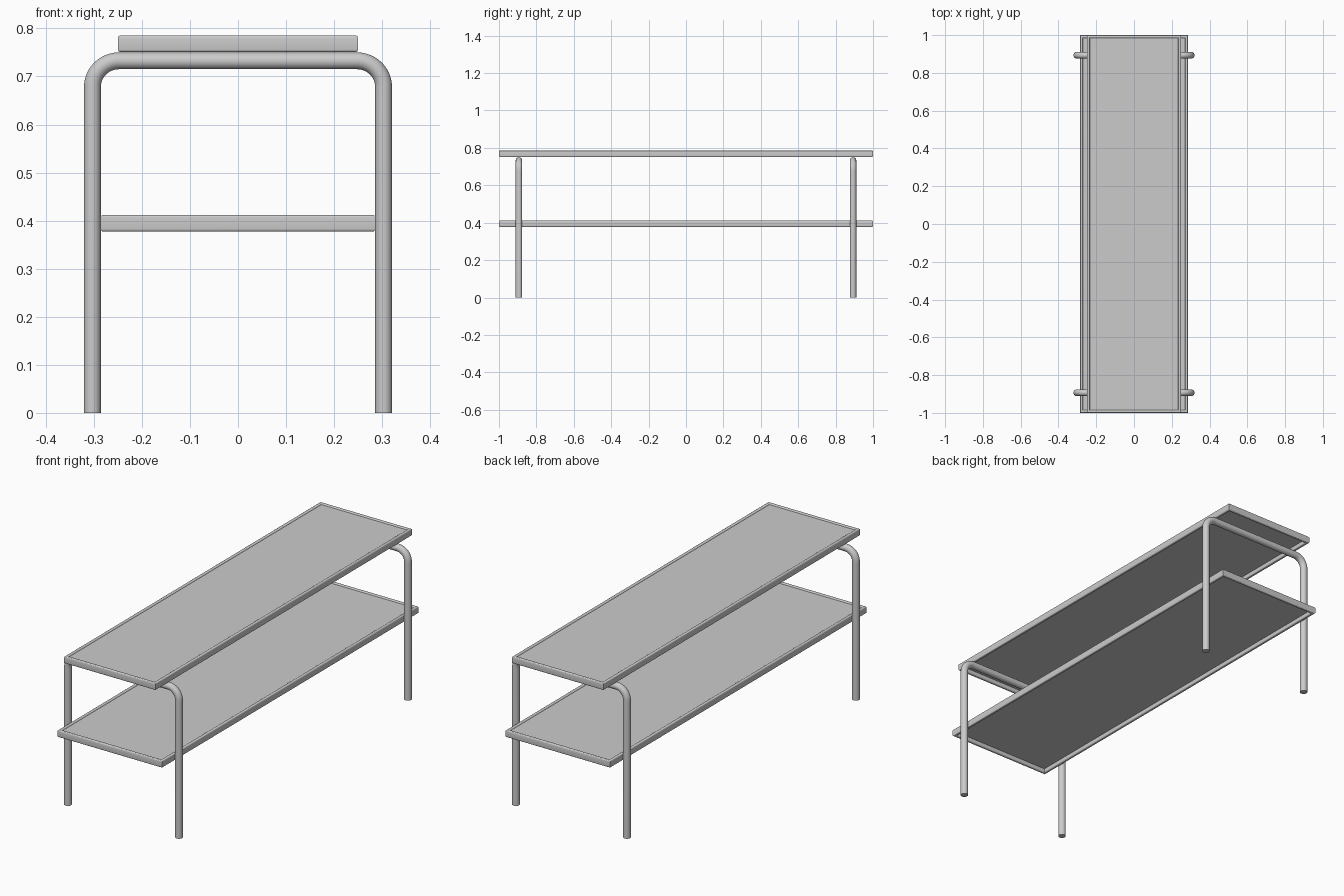
import bpy, bmesh, math
from mathutils import Vector

if "Cube" in bpy.data.objects:
    bpy.data.objects.remove(bpy.data.objects["Cube"])

TUBE_R = 0.0175


def rounded_rect(w, h, r, n=5):
    """Rounded rectangle outline: x from 0 to w, z from 0 to h."""
    pts = []
    for i, (cx, cz) in enumerate([(w - r, h - r), (r, h - r), (r, r), (w - r, r)]):
        for k in range(n):
            a = math.pi / 2 * (i + k / (n - 1))
            pts.append((cx + r * math.cos(a), cz + r * math.sin(a)))
    return pts


def finish(name, bm):
    bmesh.ops.recalc_face_normals(bm, faces=bm.faces)
    mesh = bpy.data.meshes.new(name)
    bm.to_mesh(mesh)
    bm.free()
    ob = bpy.data.objects.new(name, mesh)
    bpy.context.collection.objects.link(ob)
    return ob


def smooth(ob):
    bpy.ops.object.select_all(action='DESELECT')
    ob.select_set(True)
    bpy.context.view_layer.objects.active = ob
    bpy.ops.object.shade_smooth_by_angle(angle=math.radians(40))


def shelf(name, hx, hy, z, rim_w=0.016, rim_h=0.035):
    # Rim: rounded profile swept round the rectangle with mitred corners
    bm = bmesh.new()
    rings = []
    for sx, sy in [(1, 1), (-1, 1), (-1, -1), (1, -1)]:
        rings.append([bm.verts.new((sx * (hx - d), sy * (hy - d), z + h))
                      for d, h in rounded_rect(rim_w, rim_h, 0.006)])
    n = len(rings[0])
    for i in range(4):
        a, b = rings[i], rings[(i + 1) % 4]
        for k in range(n):
            bm.faces.new((a[k], a[(k + 1) % n], b[(k + 1) % n], b[k]))
    smooth(finish(name + "_rim", bm))
    # Panel: thin board set just below the top of the rim
    bm = bmesh.new()
    bmesh.ops.create_cube(bm, size=1)
    bmesh.ops.scale(bm, verts=bm.verts,
                    vec=(2 * (hx - rim_w / 2), 2 * (hy - rim_w / 2), 0.01))
    bmesh.ops.translate(bm, verts=bm.verts, vec=(0, 0, z + rim_h - 0.01))
    finish(name + "_panel", bm)


def leg_frame(name, y, hx=0.303, top=0.7325, bend=0.055, sides=24):
    # Path of the bent tube as (point, direction angle) stations
    path = [(-hx, 0, math.pi / 2)]
    for s, angles in ((-1, (180, 90)), (1, (90, 0))):
        for k in range(13):
            a = math.radians(angles[0] + (angles[1] - angles[0]) * k / 12)
            path.append((s * (hx - bend) + bend * math.cos(a),
                         top - bend + bend * math.sin(a), a - math.pi / 2))
    path.append((hx, 0, -math.pi / 2))
    bm = bmesh.new()
    rings = []
    for x, z, t in path:
        side = Vector((-math.sin(t), 0, math.cos(t)))
        rings.append([bm.verts.new(Vector((x, y, z)) + TUBE_R * (
            side * math.cos(2 * math.pi * k / sides)
            + Vector((0, 1, 0)) * math.sin(2 * math.pi * k / sides)))
            for k in range(sides)])
    for a, b in zip(rings, rings[1:]):
        for k in range(sides):
            j = (k + 1) % sides
            bm.faces.new((a[k], a[j], b[j], b[k]))
    bm.faces.new(rings[0])
    bm.faces.new(rings[-1])
    smooth(finish(name, bm))


shelf("top_shelf", 0.25, 1.0, 0.7505)
shelf("lower_shelf", 0.286, 1.0, 0.377)
leg_frame("front_leg_frame", -0.893)
leg_frame("back_leg_frame", 0.893)
